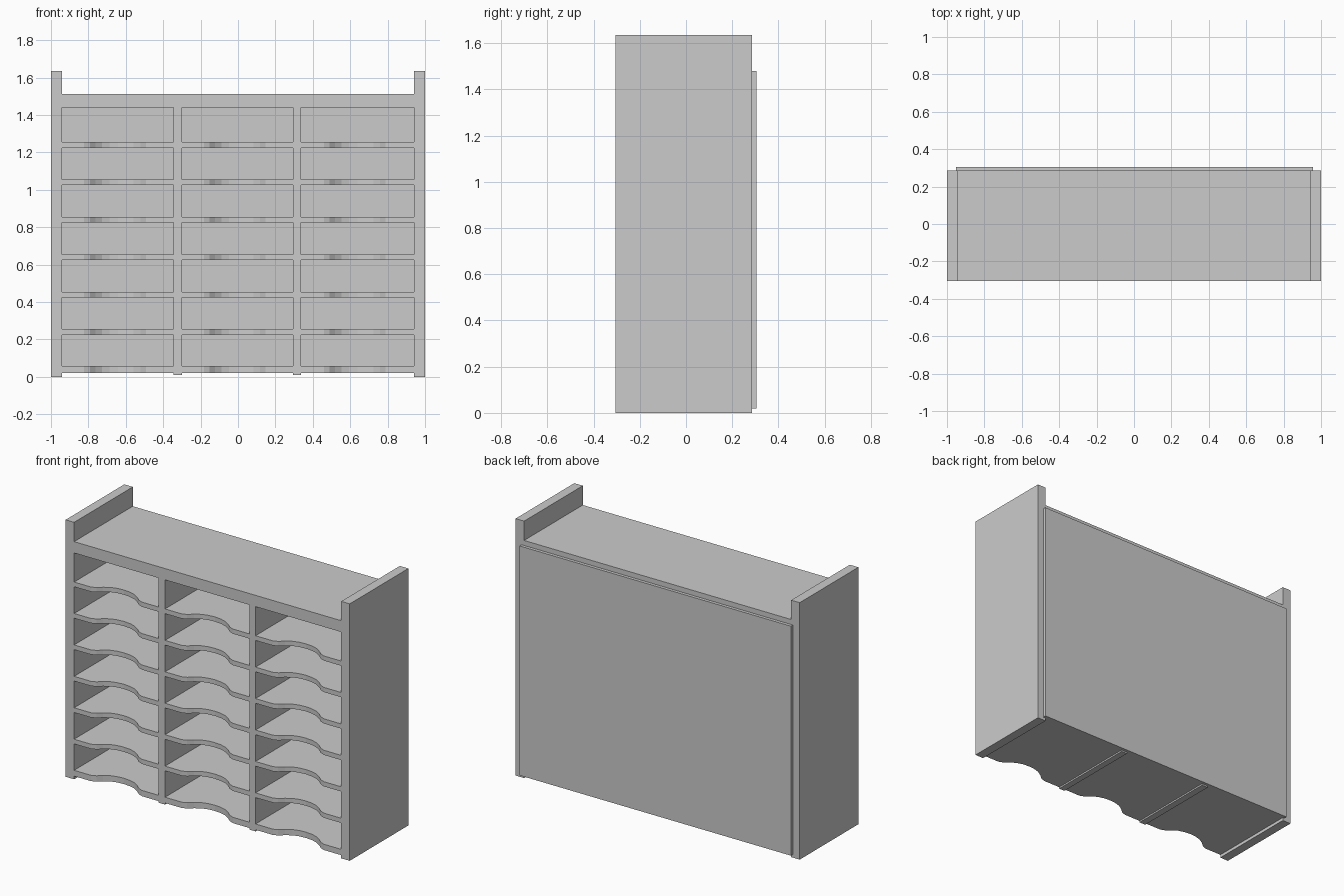
import bpy, bmesh

if "Cube" in bpy.data.objects:
    bpy.data.objects.remove(bpy.data.objects["Cube"])

FRONT, BACK = -0.305, 0.285


def prism(name, outline, z0, z1):
    """Extrude a flat xy outline from z0 up to z1."""
    bm = bmesh.new()
    face = bm.faces.new([bm.verts.new((x, y, z0)) for x, y in outline])
    ext = bmesh.ops.extrude_face_region(bm, geom=[face])
    top = [v for v in ext["geom"] if isinstance(v, bmesh.types.BMVert)]
    bmesh.ops.translate(bm, verts=top, vec=(0, 0, z1 - z0))
    bmesh.ops.recalc_face_normals(bm, faces=bm.faces)
    mesh = bpy.data.meshes.new(name)
    bm.to_mesh(mesh)
    bm.free()
    obj = bpy.data.objects.new(name, mesh)
    bpy.context.collection.objects.link(obj)
    return obj


def board(name, x0, x1, z0, z1, y0=FRONT, y1=BACK):
    return prism(name, [(x0, y0), (x1, y0), (x1, y1), (x0, y1)], z0, z1)


# Carcass: side panels, top board, overlaid back panel
board("side_panel_left", -1.0, -0.94, 0, 1.635)
board("side_panel_right", 0.94, 1.0, 0, 1.635)
board("top_board", -0.94, 0.94, 1.44, 1.512)
board("back_panel", -0.952, 0.958, 0.02, 1.48, BACK, 0.305)

# Upright dividers reach slightly below the bottom shelf
board("divider_left", -0.345, -0.30, 0.01, 1.44)
board("divider_right", 0.295, 0.337, 0.01, 1.44)

# Half of the finger scoop: distance from bay centre, depth
half_scoop = [(0.18, 0), (0.15, 0.012), (0.12, 0.038), (0.085, 0.06), (0.045, 0.072)]
bays = [(-0.94, -0.345), (-0.30, 0.295), (0.337, 0.94)]
levels = [(0.02, 0.057)] + [(0.225 + 0.2 * i, 0.255 + 0.2 * i) for i in range(6)]

# Scooped shelves in every bay
for b, (x0, x1) in enumerate(bays):
    c = (x0 + x1) / 2
    scoop = [(c - d, FRONT + h) for d, h in half_scoop]
    scoop += [(c, FRONT + 0.076)]
    scoop += [(c + d, FRONT + h) for d, h in reversed(half_scoop)]
    outline = [(x0, FRONT)] + scoop + [(x1, FRONT), (x1, BACK), (x0, BACK)]
    for i, (z0, z1) in enumerate(levels):
        prism(f"shelf_{b + 1}_{i + 1}", outline, z0, z1)
